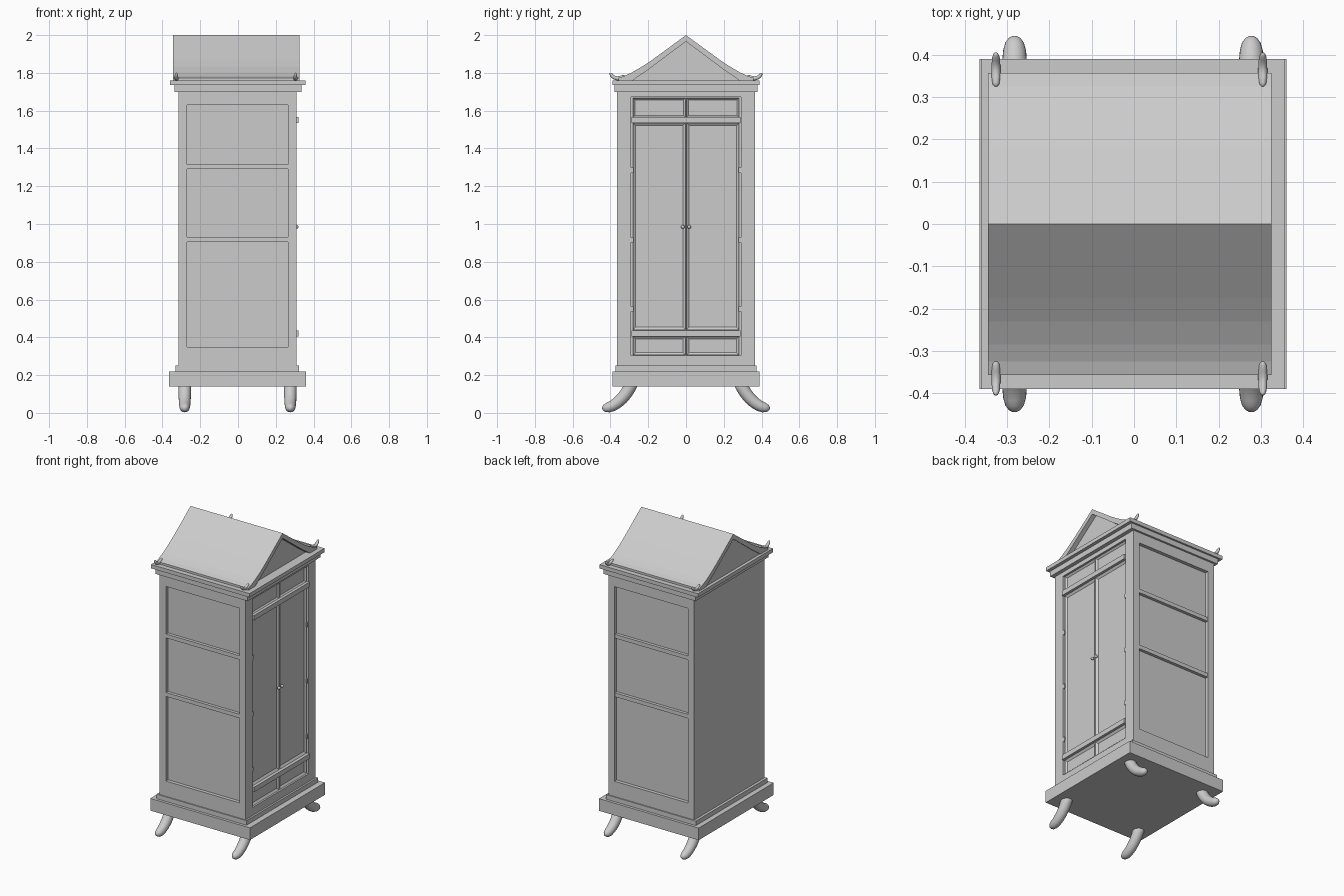
import bpy, bmesh, math
from mathutils import Vector

if "Cube" in bpy.data.objects:
    bpy.data.objects.remove(bpy.data.objects["Cube"])

wood = bpy.data.materials.new("plain_grey")
wood.diffuse_color = (0.6, 0.6, 0.6, 1)
wood.use_nodes = True
wood.node_tree.nodes["Principled BSDF"].inputs["Base Color"].default_value = wood.diffuse_color


def finish(bm, name, smooth=False):
    bmesh.ops.recalc_face_normals(bm, faces=bm.faces)
    for f in bm.faces:
        f.smooth = smooth
    me = bpy.data.meshes.new(name)
    bm.to_mesh(me)
    bm.free()
    me.materials.append(wood)
    ob = bpy.data.objects.new(name, me)
    bpy.context.collection.objects.link(ob)
    return ob


def add_box(bm, x0, x1, y0, y1, z0, z1):
    vs = bmesh.ops.create_cube(bm, size=1)["verts"]
    for v in vs:
        v.co = Vector(((x0 + x1) / 2 + v.co.x * (x1 - x0),
                       (y0 + y1) / 2 + v.co.y * (y1 - y0),
                       (z0 + z1) / 2 + v.co.z * (z1 - z0)))


def box(name, *dims):
    bm = bmesh.new()
    add_box(bm, *dims)
    return finish(bm, name)


def panel(name, dims, margin, depth):
    """Board whose +x face carries a sunken field."""
    bm = bmesh.new()
    add_box(bm, *dims)
    bm.normal_update()
    face = max(bm.faces, key=lambda f: f.normal.x)
    bmesh.ops.inset_region(bm, faces=[face], thickness=margin)
    for v in face.verts:
        v.co.x -= depth
    return finish(bm, name)


def prism(name, pts, x0, x1):
    """Extrude a (y, z) outline along x."""
    bm = bmesh.new()
    face = bm.faces.new([bm.verts.new((x0, y, z)) for y, z in pts])
    new = bmesh.ops.extrude_face_region(bm, geom=[face])["geom"]
    bmesh.ops.translate(bm, vec=(x1 - x0, 0, 0),
                        verts=[g for g in new if isinstance(g, bmesh.types.BMVert)])
    return finish(bm, name)


def horn(name, x, side, path, n=16):
    """Tapered round tube along a (y, z, radius) path."""
    bm = bmesh.new()
    rings = []
    for i, (y, z, r) in enumerate(path):
        a, b = path[max(i - 1, 0)], path[min(i + 1, len(path) - 1)]
        t = Vector((0, b[0] - a[0], b[1] - a[1])).normalized()
        nrm = Vector((0, -t.z, t.y))
        ring = []
        for k in range(n):
            q = 2 * math.pi * k / n
            p = Vector((x, y, z)) + r * (math.cos(q) * Vector((1, 0, 0)) + math.sin(q) * nrm)
            p.y *= side
            ring.append(bm.verts.new(p))
        rings.append(ring)
    for a, b in zip(rings, rings[1:]):
        for k in range(n):
            bm.faces.new((a[k], a[(k + 1) % n], b[(k + 1) % n], b[k]))
    bm.faces.new(rings[0])
    bm.faces.new(rings[-1])
    return finish(bm, name, True)


# plinth and cornice
box("plinth", -0.365, 0.36, -0.39, 0.39, 0.14, 0.22)
box("plinth_step", -0.332, 0.322, -0.372, 0.372, 0.22, 0.25)
box("cornice_lower", -0.335, 0.335, -0.378, 0.378, 1.70, 1.735)
box("cornice_upper", -0.36, 0.357, -0.39, 0.39, 1.735, 1.76)

# carcass with sunken sides and door opening
body = box("carcass", -0.315, 0.31, -0.365, 0.365, 0.25, 1.70)
bm = bmesh.new()
add_box(bm, 0.282, 0.4, -0.29, 0.29, 0.303, 1.672)
for s in (-1, 1):
    ys = sorted((s * 0.342, s * 0.45))
    add_box(bm, -0.27, 0.265, *ys, 0.35, 1.63)
cutter = finish(bm, "recess_cutter")
cutter.hide_render = True
cutter.hide_set(True)
mod = body.modifiers.new("recesses", "BOOLEAN")
mod.operation, mod.solver, mod.object = "DIFFERENCE", "EXACT", cutter
bpy.context.view_layer.objects.active = body
bpy.ops.object.modifier_apply(modifier=mod.name)
bpy.data.objects.remove(cutter)

# side rails
for s in (-1, 1):
    ys = sorted((s * 0.335, s * 0.362))
    for z in (0.905, 1.29):
        box("side_rail", -0.27, 0.265, *ys, z, z + 0.026)

# doors, small panels, cross rails, knobs, hinges
for s in (-1, 1):
    ys = sorted((s * 0.003, s * 0.281))
    panel("door", (0.275, 0.302, *ys, 0.44, 1.535), 0.02, 0.01)
    panel("top_panel", (0.275, 0.302, *ys, 1.565, 1.668), 0.015, 0.01)
    panel("bottom_panel", (0.275, 0.302, *ys, 0.306, 0.405), 0.02, 0.01)
    bm = bmesh.new()
    bmesh.ops.create_uvsphere(bm, u_segments=12, v_segments=8, radius=0.01)
    bmesh.ops.translate(bm, verts=bm.verts, vec=(0.31, s * 0.017, 0.985))
    finish(bm, "knob", True)
    for z in (0.55, 0.915, 1.285):
        ys = sorted((s * 0.279, s * 0.293))
        box("hinge", 0.28, 0.308, *ys, z - 0.014, z + 0.014)
for z in (0.405, 1.535):
    box("cross_rail", 0.28, 0.319, -0.289, 0.289, z, z + 0.032)

# gable roof with gently hollow slopes
outer = [(0, 2.0), (0.09, 1.934), (0.175, 1.872), (0.23, 1.835), (0.285, 1.803),
         (0.325, 1.784), (0.357, 1.774), (0.357, 1.76)]
inner = [(0.283, 1.76), (0.2, 1.817), (0.1, 1.892), (0, 1.966)]
half = outer + inner
mirror = [(-y, z) for y, z in reversed(half[1:-1])]
prism("roof_slopes", half + mirror, -0.345, 0.325)
prism("gable_wall", [(-0.29, 1.76), (0.29, 1.76), (0, 1.975)], -0.34, 0.295)

# roof corner horns and splayed legs
tip = [(0.325, 1.785, 0.003), (0.33, 1.782, 0.008), (0.345, 1.774, 0.011),
       (0.362, 1.77, 0.011), (0.38, 1.775, 0.010), (0.393, 1.786, 0.009),
       (0.400, 1.796, 0.006), (0.402, 1.80, 0.002)]
leg = [(0.285, 0.165, 0.034), (0.298, 0.135, 0.034), (0.315, 0.106, 0.033),
       (0.337, 0.078, 0.032), (0.362, 0.055, 0.031), (0.387, 0.038, 0.029),
       (0.41, 0.029, 0.027), (0.428, 0.026, 0.022), (0.439, 0.026, 0.014),
       (0.444, 0.026, 0.005)]
for s in (-1, 1):
    for x in (-0.326, 0.304):
        horn("roof_horn", x, s, tip, 12)
    for x in (-0.282, 0.277):
        horn("leg", x, s, leg, 20)
